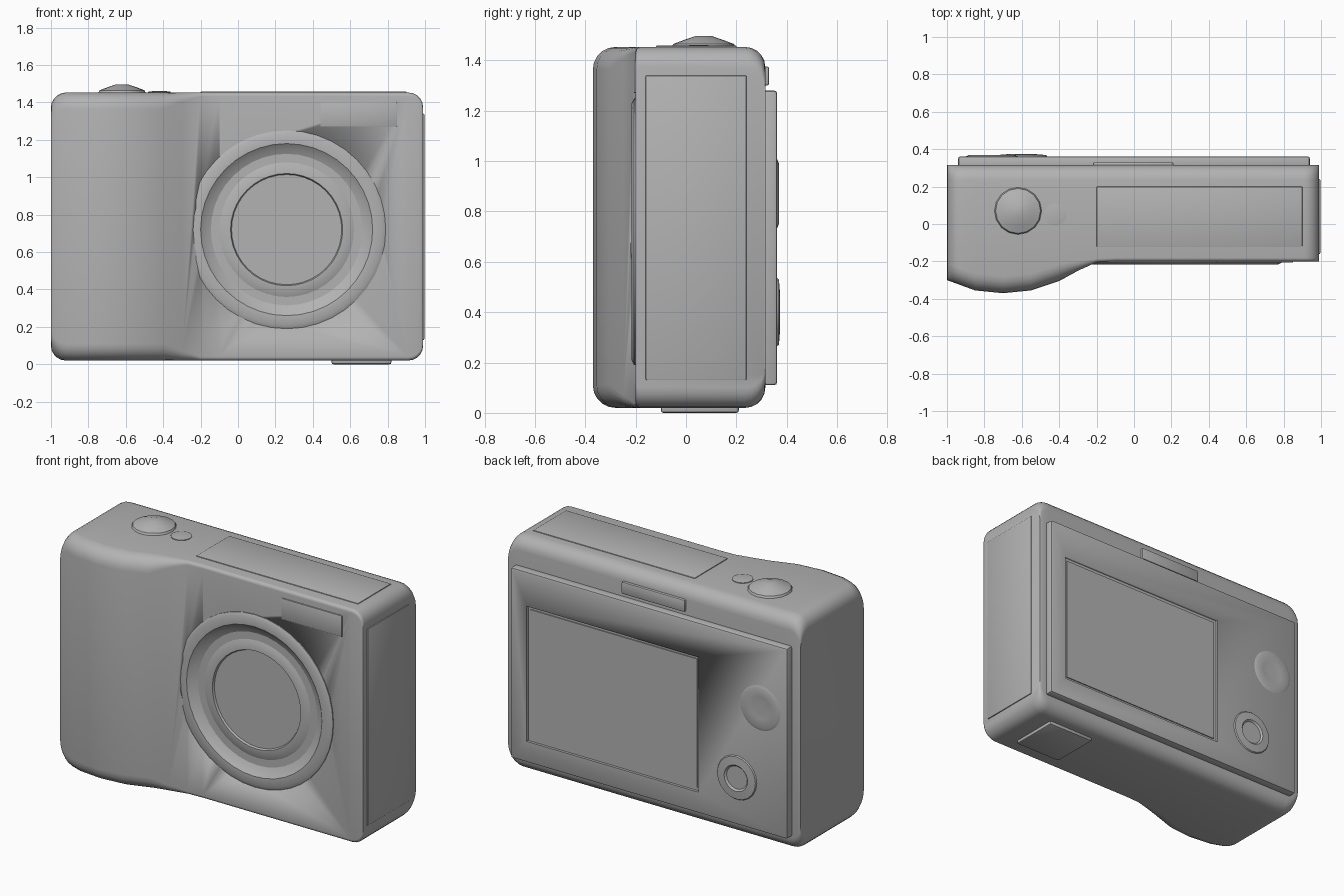
import bpy, bmesh
from math import sin, cos, pi, radians
from mathutils import Vector

if "Cube" in bpy.data.objects:
    bpy.data.objects.remove(bpy.data.objects["Cube"], do_unlink=True)

grey = bpy.data.materials.new("mid_grey")
grey.use_nodes = True
grey.diffuse_color = (0.45, 0.45, 0.45, 1)
grey.node_tree.nodes["Principled BSDF"].inputs["Base Color"].default_value = grey.diffuse_color


def select(ob):
    bpy.ops.object.select_all(action="DESELECT")
    ob.select_set(True)
    bpy.context.view_layer.objects.active = ob


def finish(name, bm):
    bmesh.ops.recalc_face_normals(bm, faces=bm.faces)
    mesh = bpy.data.meshes.new(name)
    bm.to_mesh(mesh)
    bm.free()
    mesh.materials.append(grey)
    ob = bpy.data.objects.new(name, mesh)
    bpy.context.collection.objects.link(ob)
    select(ob)
    bpy.ops.object.shade_smooth_by_angle(angle=radians(32))
    return ob


def box(name, x, y, z, bevel=0.0):
    bm = bmesh.new()
    bmesh.ops.create_cube(bm, size=1)
    for v in bm.verts:
        v.co = [a + (b - a) * (c + 0.5) for (a, b), c in zip((x, y, z), v.co)]
    if bevel:
        bmesh.ops.bevel(bm, geom=bm.edges[:], offset=bevel, segments=2,
                        profile=0.5, affect="EDGES")
    return finish(name, bm)


def loft(bm, rings):
    loops = [[bm.verts.new(p) for p in ring] for ring in rings]
    n = len(loops[0])
    for a, b in zip(loops, loops[1:]):
        for i in range(n):
            j = (i + 1) % n
            bm.faces.new((a[i], a[j], b[j], b[i]))
    bm.faces.new(loops[0])
    bm.faces.new(loops[-1])


def lathe(name, centre, axis, profile, sides=32):
    """Turn (radius, height) pairs around an axis through centre."""
    turn = Vector((0, 0, 1)).rotation_difference(Vector(axis))
    bm = bmesh.new()
    loft(bm, [[Vector(centre) + turn @ Vector((r * cos(2 * pi * i / sides),
                                               r * sin(2 * pi * i / sides), h))
               for i in range(sides)] for r, h in profile])
    return finish(name, bm)


def cut(ob, cutter):
    cutter.hide_render = True
    mod = ob.modifiers.new("cut", "BOOLEAN")
    mod.operation, mod.solver, mod.object = "DIFFERENCE", "EXACT", cutter
    select(ob)
    bpy.ops.object.modifier_apply(modifier=mod.name)
    bpy.data.objects.remove(cutter, do_unlink=True)


# Body: rounded sections lofted from side to side, swelling into the grip
FRONT = [(-1, -0.3), (-0.85, -0.355), (-0.7, -0.37), (-0.55, -0.355),
         (-0.4, -0.305), (-0.3, -0.25), (-0.2, -0.205), (-0.1, -0.2), (1, -0.2)]
BACK, BOTTOM, TOP, ROUND = 0.315, 0.02, 1.453, 0.08


def front_at(x):
    for (xa, ya), (xb, yb) in zip(FRONT, FRONT[1:]):
        if x <= xb:
            return ya + (yb - ya) * (x - xa) / (xb - xa)
    return FRONT[-1][1]


def section(x, inset):
    y0, z0, z1 = front_at(x), BOTTOM + inset, TOP - inset
    rf = max(0.02, min(0.09, -0.2 - y0))
    ring = []
    for y, z, r, start in ((BACK, z1, ROUND, 0), (y0, z1, rf, 90),
                           (y0, z0, rf, 180), (BACK, z0, ROUND, 270)):
        cy = y - r if y > 0 else y + r
        cz = z - r if z > 1 else z + r
        for k in range(6):
            a = radians(start + 18 * k)
            ring.append((x, cy + r * cos(a), cz + r * sin(a)))
    return ring


ends = [(ROUND * (1 - sin(radians(a))), ROUND * (1 - cos(radians(a))))
        for a in (90, 72, 54, 36, 18, 0)]
stations = [(-1 + d, i) for d, i in ends]
stations += [(x, 0) for x, y in FRONT[1:-1]]
stations += [(0.99 - d, i) for d, i in reversed(ends)]
bm = bmesh.new()
loft(bm, [section(x, i) for x, i in stations])
body = finish("body", bm)

# Lens well, ring and glass
LENS = (0.26, -0.2, 0.72)
cut(body, lathe("lens_cutter", LENS, (0, -1, 0), [(0.5, -0.12), (0.5, 0.1)], 40))
lathe("lens_ring", LENS, (0, -1, 0),
      [(0.53, -0.02), (0.53, 0.006), (0.51, 0.016), (0.46, 0.014), (0.43, -0.01),
       (0.38, -0.03), (0.34, -0.01), (0.3, -0.008), (0.28, -0.05), (0.2, -0.06),
       (0.18, -0.045), (0.1, -0.035), (0.02, -0.032)], 40)

# Flash window
box("flash_window", (0.44, 0.85), (-0.207, -0.19), (1.27, 1.4), 0.004)

# Back plate with sunken screen
plate = box("back_plate", (-0.94, 0.94), (0.29, 0.362), (0.11, 1.28), 0.012)
cut(plate, box("screen_cutter", (-0.34, 0.83), (0.346, 0.5), (0.24, 1.07)))
box("screen", (-0.32, 0.81), (0.33, 0.352), (0.26, 1.05))

# Back controls
lathe("mode_dial", (-0.76, 0.355, 0.87), (0, 1, 0),
      [(0.14, 0), (0.14, 0.006), (0.12, 0.014), (0.07, 0.008), (0.02, 0.008)], 20)
lathe("control_pad", (-0.6, 0.355, 0.4), (0, 1, 0),
      [(0.14, 0), (0.13, 0.014), (0.08, 0.018), (0.07, 0.008), (0.02, 0.008)], 20)
box("back_latch", (-0.22, 0.21), (0.29, 0.33), (1.3, 1.375), 0.008)

# Top panel and buttons
box("top_panel", (-0.2, 0.9), (-0.12, 0.2), (1.44, 1.458), 0.003)
lathe("shutter_button", (-0.62, 0.07, 1.445), (0, 0, 1),
      [(0.13, 0), (0.12, 0.02), (0.08, 0.035), (0.03, 0.052)], 16)
lathe("power_button", (-0.42, 0.05, 1.445), (0, 0, 1),
      [(0.06, 0), (0.06, 0.012), (0.03, 0.016)], 14)

# Side door and tripod foot
box("side_door", (0.97, 0.996), (-0.16, 0.24), (0.13, 1.34), 0.005)
box("tripod_foot", (0.5, 0.82), (-0.1, 0.21), (0.0, 0.05), 0.01)
